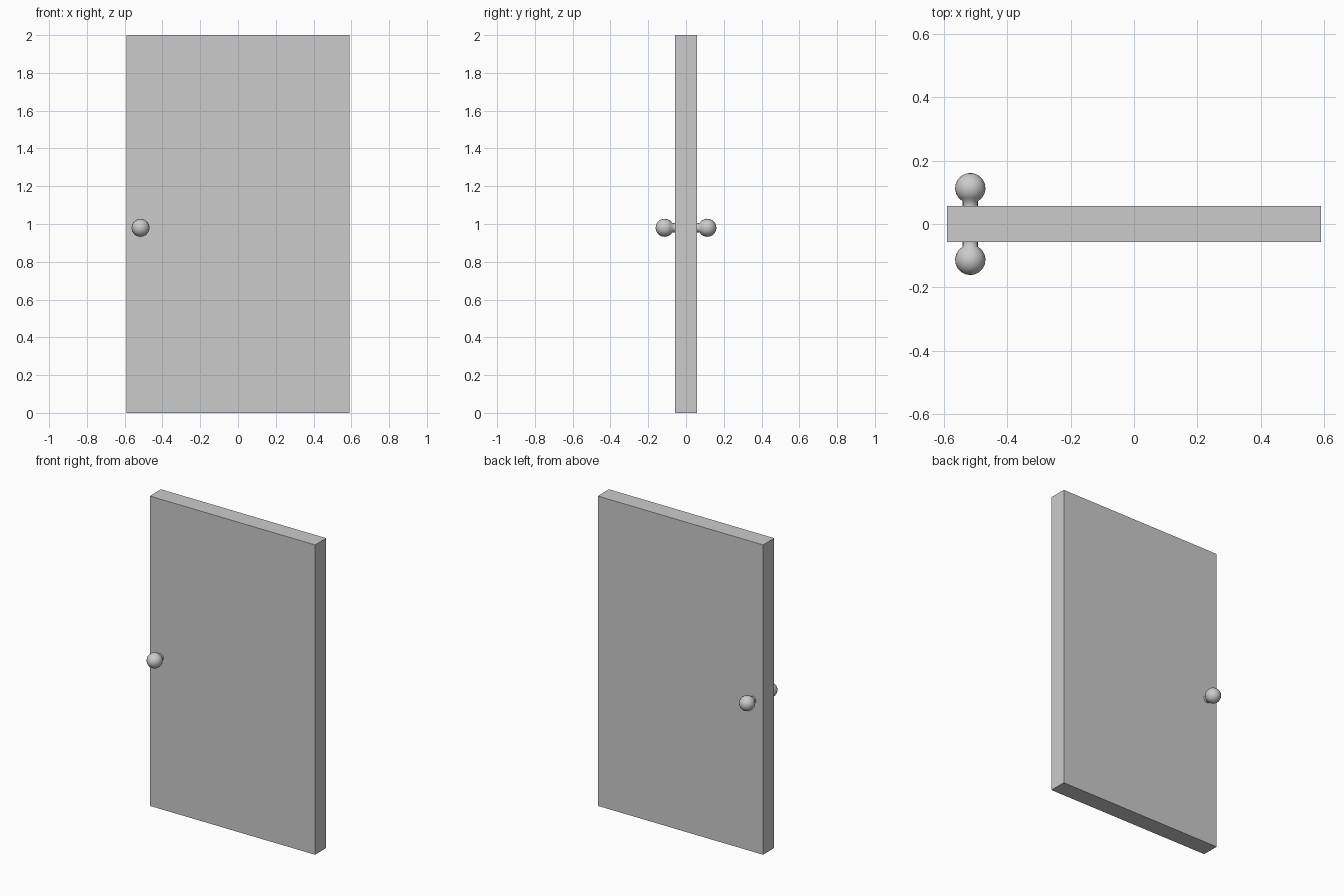
import bpy, bmesh, math
from mathutils import Matrix

if "Cube" in bpy.data.objects:
    bpy.data.objects.remove(bpy.data.objects["Cube"])

HALF_T = 0.057          # half the door thickness
KNOB_X, KNOB_Z = -0.516, 0.98
BALL_R, BALL_Y = 0.048, 0.113
NECK_R = 0.024


def finish(name, bm, smooth=False):
    bmesh.ops.recalc_face_normals(bm, faces=bm.faces)
    mesh = bpy.data.meshes.new(name)
    bm.to_mesh(mesh)
    bm.free()
    for p in mesh.polygons:
        p.use_smooth = smooth
    obj = bpy.data.objects.new(name, mesh)
    bpy.context.collection.objects.link(obj)
    return obj


# Door slab
bm = bmesh.new()
bmesh.ops.create_cube(bm, size=1, matrix=Matrix.Translation((0, 0, 1))
                      @ Matrix.Diagonal((1.18, 2 * HALF_T, 2, 1)))
finish("door_panel", bm)


# Knob: neck and ball turned as one profile around the y axis
def knob(name, side):
    start = math.asin(NECK_R / BALL_R)
    profile = [(NECK_R, HALF_T)]
    steps = 8
    for i in range(steps + 1):
        a = start + (math.pi - start) * i / steps
        profile.append((BALL_R * math.sin(a) if i < steps else 0,
                        BALL_Y - BALL_R * math.cos(a)))
    bm = bmesh.new()
    verts = [bm.verts.new((KNOB_X + r, side * y, KNOB_Z)) for r, y in profile]
    edges = [bm.edges.new(pair) for pair in zip(verts, verts[1:])]
    bmesh.ops.spin(bm, geom=verts + edges, cent=(KNOB_X, 0, KNOB_Z),
                   axis=(0, 1, 0), angle=math.tau, steps=16)
    bmesh.ops.remove_doubles(bm, verts=bm.verts, dist=1e-4)
    finish(name, bm, smooth=True)


knob("front_knob", -1)
knob("back_knob", 1)
